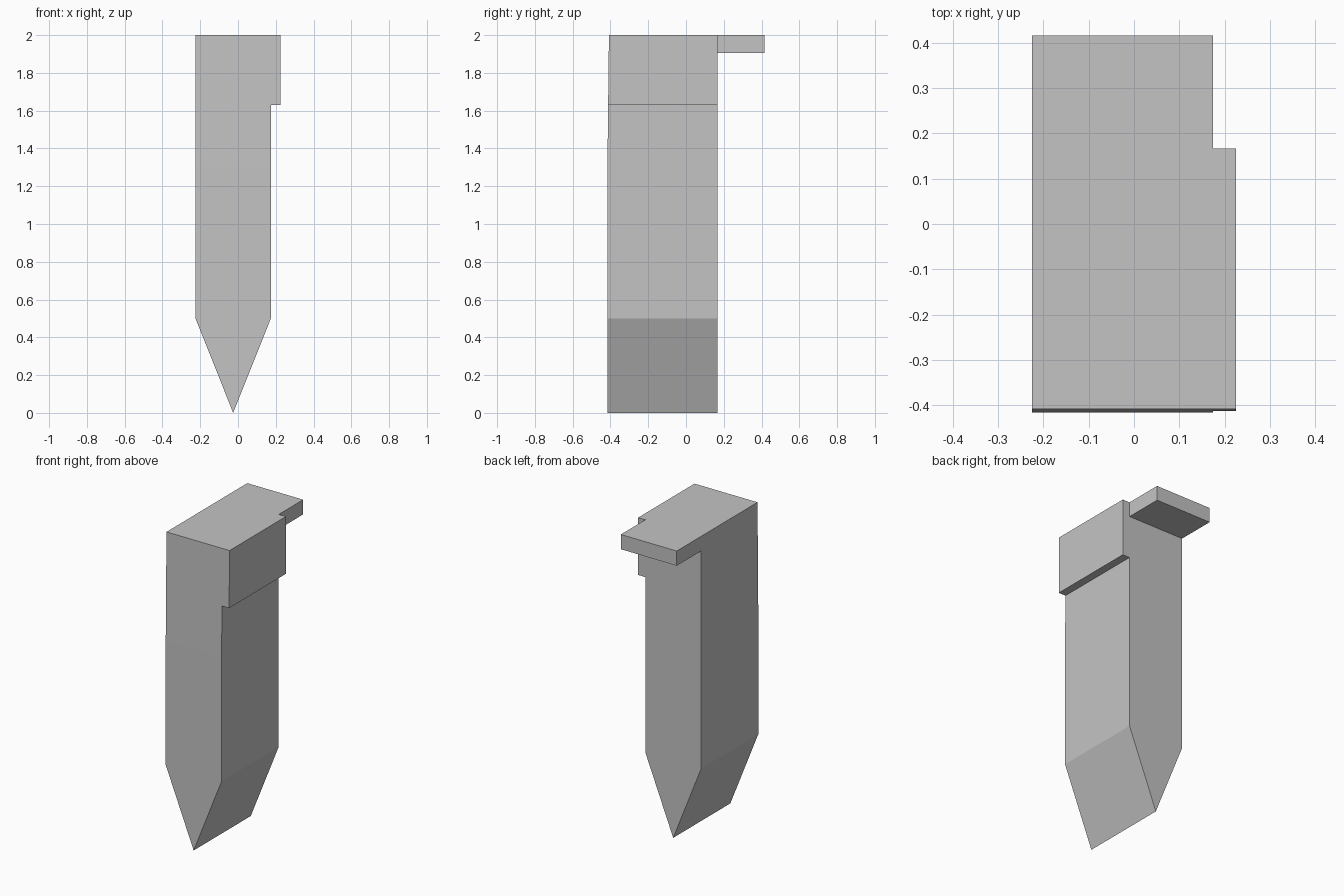
import bpy
import bmesh

cube = bpy.data.objects.get("Cube")
if cube:
    bpy.data.objects.remove(cube, do_unlink=True)

LEFT, RIGHT, LUG = -0.225, 0.174, 0.225
FRONT, BACK, TAB_BACK = -0.416, 0.167, 0.416
TOP, BEND, LEAN = 2.0, 1.3, 0.008

grey = bpy.data.materials.new("plain grey")
grey.use_nodes = True
colour = (0.55, 0.55, 0.55, 1)
grey.diffuse_color = colour
grey.node_tree.nodes["Principled BSDF"].inputs["Base Color"].default_value = colour


def prism(profile, y0, y1):
    """Extrude an x-z outline from y0 to y1."""
    bm = bmesh.new()
    face = bm.faces.new([bm.verts.new((x, y0, z)) for x, z in profile])
    moved = bmesh.ops.extrude_face_region(bm, geom=[face])["geom"]
    verts = [g for g in moved if isinstance(g, bmesh.types.BMVert)]
    bmesh.ops.translate(bm, verts=verts, vec=(0, y1 - y0, 0))
    return bm


def finish(name, bm):
    bmesh.ops.recalc_face_normals(bm, faces=bm.faces[:])
    mesh = bpy.data.meshes.new(name)
    bm.to_mesh(mesh)
    bm.free()
    mesh.materials.append(grey)
    obj = bpy.data.objects.new(name, mesh)
    bpy.context.collection.objects.link(obj)


# Pointed shaft with a side lug; its upper front leans back slightly
shaft = prism([(LEFT, TOP), (LUG, TOP), (LUG, 1.63), (RIGHT, 1.63),
               (RIGHT, 0.5), ((LEFT + RIGHT) / 2, 0), (LEFT, 0.5)], FRONT, BACK)
bmesh.ops.bisect_plane(shaft, geom=shaft.verts[:] + shaft.edges[:] + shaft.faces[:],
                       plane_co=(0, 0, BEND), plane_no=(0, 0, 1))
for v in shaft.verts:
    if v.co.y < 0 and v.co.z > BEND:
        v.co.y += LEAN * (v.co.z - BEND) / (TOP - BEND)
finish("pointed_shaft", shaft)

# Flat tab projecting from the top of the back
finish("back_tab", prism([(LEFT, TOP), (RIGHT, TOP), (RIGHT, 1.905), (LEFT, 1.905)],
                         BACK, TAB_BACK))
